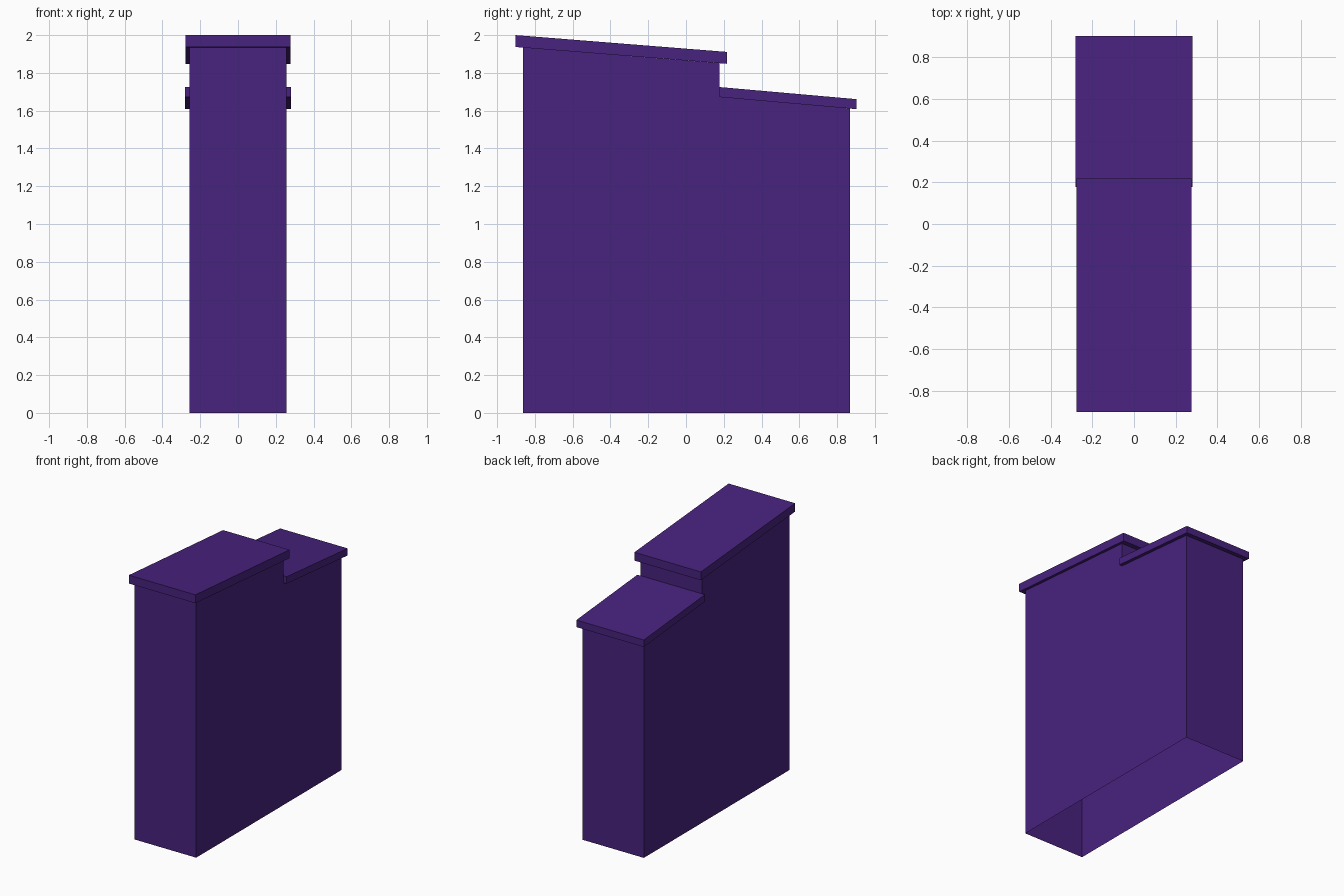
import bpy

if "Cube" in bpy.data.objects:
    bpy.data.objects.remove(bpy.data.objects["Cube"])

purple = bpy.data.materials.new("deep purple")
purple.diffuse_color = (0.065, 0.016, 0.209, 1.0)
purple.use_nodes = True
purple.node_tree.nodes["Principled BSDF"].inputs["Base Color"].default_value = purple.diffuse_color


def side_profile(name, profile, half_width, skip=()):
    """Extrude a (y, z) outline symmetrically along x; skip lists open edges."""
    n = len(profile)
    verts = [(x, y, z) for x in (-half_width, half_width) for y, z in profile]
    faces = [tuple(reversed(range(n))), tuple(range(n, 2 * n))]
    for i in range(n):
        j = (i + 1) % n
        if i not in skip:
            faces.append((i, j, j + n, i + n))
    mesh = bpy.data.meshes.new(name)
    mesh.from_pydata(verts, [], faces)
    mesh.materials.append(purple)
    obj = bpy.data.objects.new(name, mesh)
    bpy.context.collection.objects.link(obj)
    return obj


# Stepped hollow body, open underneath (edge 0 is the bottom)
side_profile("body", [(-0.863, 0), (0.867, 0), (0.867, 1.611), (0.177, 1.673),
                      (0.177, 1.851), (-0.863, 1.934)], 0.256, skip=(0,))


def sloped_slab(name, y0, y1, top0, top1, thick, half_width):
    side_profile(name, [(y0, top0 - thick), (y1, top1 - thick),
                        (y1, top1), (y0, top0)], half_width)


# Sloping caps with vertical ends
sloped_slab("upper_cap", -0.903, 0.218, 2.0, 1.911, 0.063, 0.277)
sloped_slab("lower_cap", 0.177, 0.903, 1.725, 1.661, 0.053, 0.281)
